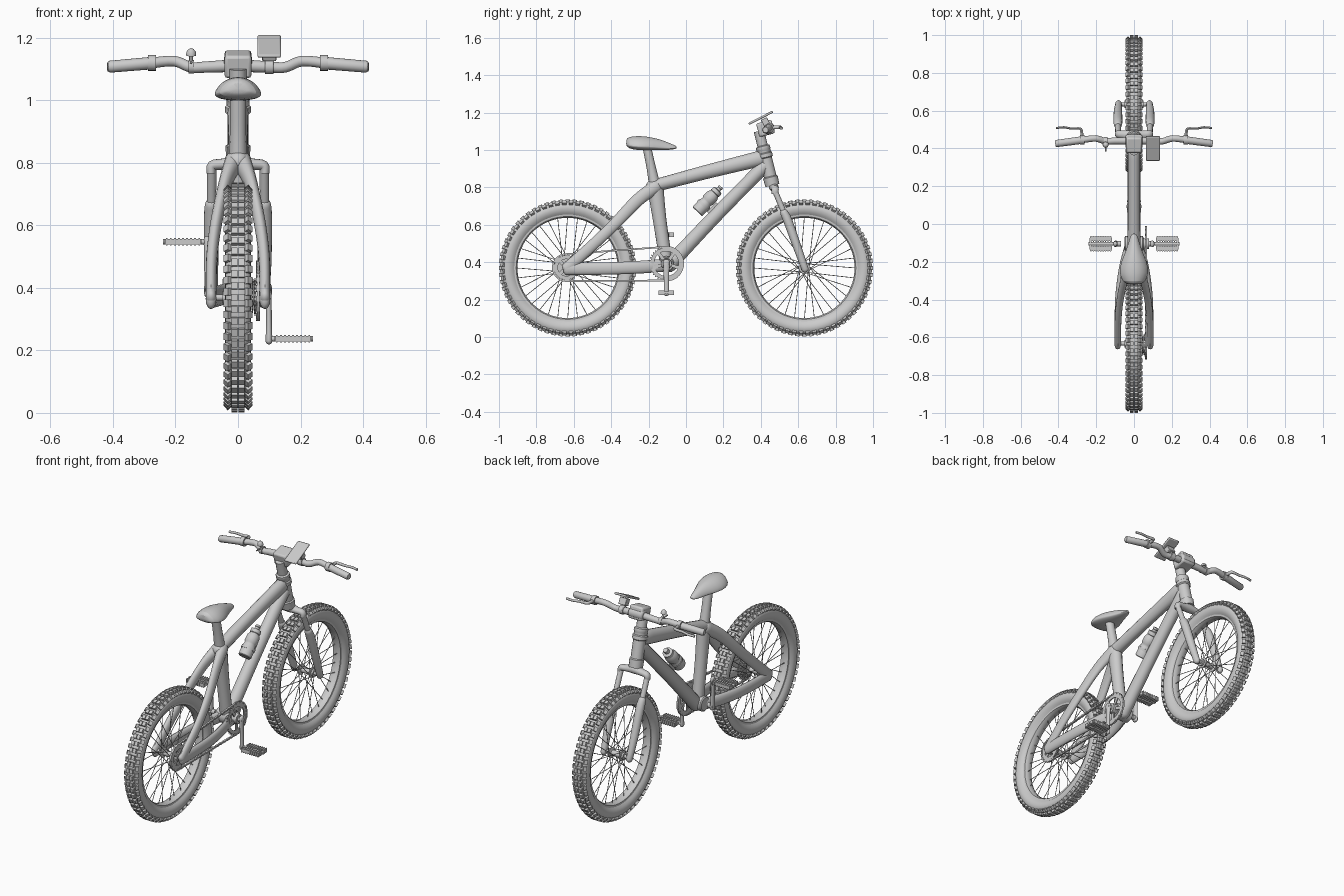
import bpy, bmesh
from math import sin, cos, pi, radians, atan2
from mathutils import Vector, Matrix

if "Cube" in bpy.data.objects:
    bpy.data.objects.remove(bpy.data.objects["Cube"])


def loft(bm, rings, loop=False):
    vs = [[bm.verts.new(p) for p in r] for r in rings]
    n = len(vs[0])
    for a, b in zip(vs, vs[1:] + vs[:1] if loop else vs[1:]):
        for i in range(n):
            bm.faces.new((a[i], a[(i + 1) % n], b[(i + 1) % n], b[i]))
    if not loop:
        bm.faces.new(vs[0][::-1])
        bm.faces.new(vs[-1])


def smooth(pts, n):
    out, m = [], len(pts) - 1
    for i in range(m):
        p0, p1, p2, p3 = (pts[max(0, min(m, i + k))] for k in (-1, 0, 1, 2))
        for s in range(n):
            t = s / n
            out.append([0.5 * (2*b + (c - a)*t + (2*a - 5*b + 4*c - d)*t*t + (3*b - a - 3*c + d)*t**3)
                        for a, b, c, d in zip(p0, p1, p2, p3)])
    return out + [list(pts[-1])]


def tube(bm, pts, segs=16, ref=(1, 0, 0), sub=1, dome=False):
    """Sweep an ellipse through points (x, y, z, radius along ref, other radius)."""
    pts = smooth(pts, sub)
    P = [Vector(p[:3]) for p in pts]
    T = [(P[min(i + 1, len(P) - 1)] - P[max(i - 1, 0)]).normalized() for i in range(len(P))]
    secs = [(p, t, q[3], q[4]) for p, t, q in zip(P, T, pts)]
    if dome:
        def cap(s, d):
            r = min(s[2], s[3])
            return [(s[0] + s[1]*d*r*sin(a), s[1], s[2]*cos(a), s[3]*cos(a)) for a in (0.5, 1.0, 1.4)]
        secs = cap(secs[0], -1)[::-1] + secs + cap(secs[-1], 1)
    rings = []
    for p, t, ra, rb in secs:
        u = Vector(ref)
        u = (u - t * u.dot(t)).normalized()
        v = t.cross(u)
        rings.append([p + u*ra*cos(2*pi*k/segs) + v*rb*sin(2*pi*k/segs) for k in range(segs)])
    loft(bm, rings)


def lathe(bm, prof, org=(0, 0, 0), axis=(1, 0, 0), segs=32, loop=False):
    """Revolve a profile of (distance along axis, radius)."""
    M = Matrix.Translation(org) @ Vector(axis).to_track_quat('Z', 'Y').to_matrix().to_4x4()
    loft(bm, [[M @ Vector((r*cos(2*pi*k/segs), r*sin(2*pi*k/segs), a)) for k in range(segs)]
              for a, r in prof], loop)


def box(bm, c, size, rot=Matrix()):
    bmesh.ops.create_cube(bm, size=1, matrix=Matrix.Translation(c) @ rot @ Matrix.Diagonal((*size, 1)))


def make(name, build, mirror=False, bevel=0):
    bm = bmesh.new()
    build(bm)
    bmesh.ops.recalc_face_normals(bm, faces=bm.faces)
    me = bpy.data.meshes.new(name)
    bm.to_mesh(me)
    bm.free()
    ob = bpy.data.objects.new(name, me)
    bpy.context.collection.objects.link(ob)
    if mirror:
        ob.modifiers.new("Mirror", 'MIRROR')
    if bevel:
        b = ob.modifiers.new("Bevel", 'BEVEL')
        b.width, b.segments = bevel, 2
    return ob


def rx(a):
    return Matrix.Rotation(a, 4, 'X')


# Wheels, modelled round the hub and placed twice
def tread(bm):
    n = 60
    for i in range(n):
        for x, r, tilt, w, stag in ((-.011, .357, 0, .018, 0), (.011, .357, 0, .018, 0),
                                    (-.032, .347, -.8, .019, .5), (.032, .347, .8, .019, .5)):
            R = rx(2*pi*(i + stag)/n)
            box(bm, R @ Vector((x, 0, r)), (w, .023, .02), R @ Matrix.Rotation(tilt, 4, 'Y'))


def spokes(bm):
    for i in range(32):
        s, a = (-1 if i % 2 else 1), 2*pi*i/32
        b = a + (1.1 if i % 4 < 2 else -1.1)
        tube(bm, [(s*.035, .024*cos(b), .024*sin(b), .002, .002), (s*.004, .274*cos(a), .274*sin(a), .002, .002)], 5)


half = [(.024, .284), (.035, .297), (.041, .315), (.040, .331), (.032, .346), (.017, .354)]
tyre = half + [(-x, r) for x, r in half[::-1]]
rim = [(.026, .289), (.024, .275), (.012, .268), (-.012, .268), (-.024, .275), (-.026, .289)]
hub = [(-.075, .01), (-.05, .01), (-.05, .02), (-.04, .02), (-.038, .03), (-.032, .03), (-.028, .016)]
hub += [(-a, r) for a, r in hub[::-1]]
for part, fn in (("tyre", lambda b: lathe(b, tyre, segs=64, loop=True)), ("tread", tread),
                 ("rim", lambda b: lathe(b, rim, segs=64, loop=True)), ("spokes", spokes),
                 ("hub", lambda b: lathe(b, hub, segs=20))):
    ob = make("rear_" + part, fn)
    ob.location = (0, -.633, .369)
    cp = ob.copy()
    cp.name = "front_" + part
    cp.location.y = .633
    bpy.context.collection.objects.link(cp)

# Frame
make("top_tube", lambda b: tube(b, [(0, -.18, .805, .036, .034), (0, .1, .88, .032, .037), (0, .40, .955, .034, .042)], sub=4, dome=True))
make("down_tube", lambda b: tube(b, [(0, -.09, .385, .036, .04), (0, .15, .64, .034, .037), (0, .42, .915, .034, .036)], sub=4, dome=True))
make("seat_tube", lambda b: tube(b, [(0, -.165, .81, .036, .044), (0, -.14, .62, .033, .036), (0, -.105, .39, .034, .034)], sub=4, dome=True))
make("seat_stays", lambda b: tube(b, [(.012, -.16, .805, .03, .036), (.042, -.26, .73, .021, .034), (.07, -.38, .605, .019, .031),
     (.084, -.5, .49, .018, .03), (.086, -.64, .365, .017, .03)], sub=5, dome=True), True)
make("chain_stays", lambda b: tube(b, [(.025, -.10, .385, .02, .034), (.06, -.22, .375, .017, .034), (.08, -.36, .368, .017, .033),
     (.086, -.5, .365, .017, .033), (.086, -.64, .365, .017, .033)], sub=5, dome=True), True)
make("bottom_bracket", lambda b: lathe(b, [(-.05, .036), (-.045, .042), (.045, .042), (.05, .036)], (0, -.105, .39)))

# Seat post and saddle
make("seat_post", lambda b: tube(b, [(0, -.165, .80, .03, .032), (0, -.185, .9, .026, .025), (0, -.21, 1.02, .026, .023)], sub=4))


def saddle(bm):
    secs = [(-.32, .03, 1.057, 1.024), (-.308, .06, 1.07, 1.008), (-.26, .081, 1.077, .998), (-.2, .07, 1.072, .998),
            (-.14, .042, 1.058, .998), (-.09, .027, 1.038, 1.0), (-.06, .018, 1.025, 1.004), (-.05, .008, 1.018, 1.008)]
    rings = []
    for y, w, zt, zb in secs:
        h, ring = zt - zb, []
        for k in range(20):
            s = sin(2*pi*k/20)
            ring.append((w*cos(2*pi*k/20), y, zb + .25*h + (.75*h*s**1.3 if s > 0 else .25*h*s)))
        rings.append(ring)
    loft(bm, rings)


make("saddle", saddle).modifiers.new("Smooth", 'SUBSURF').levels = 1

# Head tube with collars along the steering axis
head_prof = [(0, .028), (0, .038), (.045, .04), (.05, .034), (.15, .034), (.155, .041), (.175, .041), (.18, .036),
             (.195, .036), (.2, .039), (.215, .037), (.22, .028), (.3, .028)]
make("head_tube", lambda b: lathe(b, head_prof, (0, .462, .81), (0, -.24, .97), 12))

# Fork
make("fork_crown", lambda b: tube(b, [(-.086, .476, .765, .018, .014), (-.082, .476, .79, .02, .017), (-.05, .473, .795, .022, .018),
     (0, .47, .80, .026, .024), (.05, .473, .795, .022, .018), (.082, .476, .79, .02, .017), (.086, .476, .765, .018, .014)],
     ref=(0, 1, 0), sub=4))
make("fork_stanchions", lambda b: tube(b, [(.084, .472, .79, .015, .015), (.085, .53, .65, .015, .015)]), True)
make("fork_lowers", lambda b: tube(b, [(.085, .524, .665, .021, .021), (.085, .545, .62, .024, .024), (.085, .595, .48, .022, .022),
     (.082, .637, .362, .017, .019)], sub=3, dome=True), True)

# Stem and handlebar
make("stem_clamp", lambda b: (box(b, (0, .425, 1.115), (.086, .085, .075), rx(.25)),
                              lathe(b, [(-.045, .03), (.045, .03)], (0, .445, 1.115), segs=20)), bevel=.01)
bar = [(.10, .44, 1.106, .018, .018), (.15, .438, 1.105, .017, .017), (.205, .453, 1.125, .017, .017), (.28, .444, 1.118, .017, .017)]
bar = [(-p[0], *p[1:]) for p in bar[::-1]] + [(0, .44, 1.11, .02, .02)] + bar
make("handlebar", lambda b: tube(b, bar, ref=(0, 0, 1), sub=4))
make("grips", lambda b: tube(b, [(.27, .445, 1.119, .02, .02), (.41, .426, 1.107, .019, .019), (.417, .425, 1.107, .015, .015)], ref=(0, 0, 1)), True)
make("brake_levers", lambda b: (
    tube(b, [(.275, .445, 1.12, .01, .01), (.277, .485, 1.121, .01, .008), (.285, .505, 1.121, .009, .007), (.33, .505, 1.119, .008, .006),
             (.37, .512, 1.117, .007, .006), (.412, .508, 1.115, .007, .006)], 10, (0, 0, 1), 4),
    lathe(b, [(-.012, .025), (.012, .025)], (.275, .445, 1.119), segs=20)), True)

# Display on its mount, and bell
make("display", lambda b: box(b, (.10, .40, 1.172), (.075, .145, .012), rx(.47)), bevel=.005)
make("display_mount", lambda b: (lathe(b, [(-.014, .024), (.014, .024)], (.10, .44, 1.107), segs=20),
                                 box(b, (.10, .425, 1.15), (.045, .035, .04), rx(.47))), bevel=.003)
make("bell", lambda b: (lathe(b, [(0, .012), (0, .016), (.012, .015), (.02, .009), (.023, .003)], (-.15, .42, 1.143), (0, -.2, 1), 20),
                        lathe(b, [(-.009, .022), (.009, .022)], (-.15, .438, 1.107), segs=20),
                        tube(b, [(-.15, .43, 1.125, .006, .006), (-.15, .42, 1.145, .006, .006)], 10),
                        tube(b, [(-.15, .42, 1.12, .004, .004), (-.15, .385, 1.122, .004, .004)], 8)))

# Bottle and cage
axis = Vector((0, .125, .13)).normalized()
bot = [(0, .032), (.004, .036), (.06, .036), (.066, .032), (.078, .032), (.084, .036), (.118, .035), (.135, .026),
       (.138, .029), (.158, .028), (.162, .014), (.172, .012), (.175, .015), (.185, .013)]
make("bottle", lambda b: lathe(b, bot, (0, .06, .67), axis, 24))
make("bottle_cage", lambda b: (lathe(b, [(.04, .035), (.04, .039), (.055, .039), (.055, .035)], (0, .06, .67), axis, 24, True),
                               box(b, (0, .142, .69), (.02, .07, .015), rx(pi/4)),
                               box(b, (0, .155, .675), (.016, .02, .05), rx(pi/4))))

# Chainring, sprockets and chain
BB, HUB, CX = Vector((0, -.105, .392)), Vector((0, -.64, .371)), .064


def gear(bm, c, x, r, inner, teeth, arms):
    lathe(bm, [(x - .003, inner), (x - .003, r - .006), (x + .003, r - .006), (x + .003, inner)], c, segs=48, loop=True)
    for i in range(teeth):
        R = rx(2*pi*i/teeth)
        box(bm, c + R @ Vector((x, 0, r - .005)), (.004, .006, .012), R)
    for i in range(arms):
        R = rx(2*pi*(i + .5)/arms)
        box(bm, c + R @ Vector((x, 0, inner*.55)), (.006, .018, inner), R)


make("chainring", lambda b: (gear(b, BB, CX, .092, .066, 36, 5), lathe(b, [(.045, .03), (.08, .028)], BB, segs=24)))
make("sprockets", lambda b: (gear(b, HUB, CX, .072, .045, 28, 4), gear(b, HUB, CX - .01, .06, .03, 24, 4),
                             gear(b, HUB, CX - .018, .05, .02, 20, 0), lathe(b, [(.035, .022), (.07, .022)], HUB, segs=24)))


def chain(bm):
    R, r = .090, .072
    loop = [BB + Vector((CX, R*cos(a), R*sin(a))) for a in [pi/2 - pi*k/16 for k in range(17)]]
    loop += [HUB + Vector((CX, r*cos(a), r*sin(a))) for a in [-pi/2 - pi*k/14 for k in range(15)]]
    step, pos, k = .0165, 0, 0
    for a, b in zip(loop, loop[1:] + loop[:1]):
        d = b - a
        while pos < d.length:
            box(bm, a + d.normalized()*pos, (.008 if k % 2 else .012, .018, .009), rx(atan2(d.z, d.y)))
            pos, k = pos + step, k + 1
        pos -= d.length


make("chain", chain)


# Crank arm and pedal, modelled round the bottom bracket; the left one is turned half way
def crank(bm):
    tube(bm, [(.07, 0, 0, .014, .014), (.105, 0, 0, .014, .014)], 16, (0, 0, 1))
    tube(bm, [(.097, 0, .012, .011, .018), (.099, 0, -.08, .009, .014), (.099, 0, -.162, .011, .014)], 16, sub=3, dome=True)


def pedal(bm):
    tube(bm, [(.10, 0, -.155, .009, .009), (.24, 0, -.155, .009, .009)], 12, (0, 0, 1))
    for y in (-.026, .026):
        box(bm, (.176, y, -.155), (.115, .024, .018))
        for i in range(9):
            box(bm, (.124 + .013*i, y, -.155), (.006, .03, .024))
    for x in (.122, .23):
        box(bm, (x, 0, -.155), (.01, .06, .014))


for part, fn in (("crank", crank), ("pedal", pedal)):
    ob = make("right_" + part, fn)
    ob.location = BB
    cp = ob.copy()
    cp.name = "left_" + part
    cp.rotation_euler = (0, pi, 0)
    bpy.context.collection.objects.link(cp)

# Smooth shading with crisp edges
bpy.ops.object.select_all(action='SELECT')
bpy.context.view_layer.objects.active = bpy.data.objects["saddle"]
bpy.ops.object.shade_smooth_by_angle(angle=radians(38))
